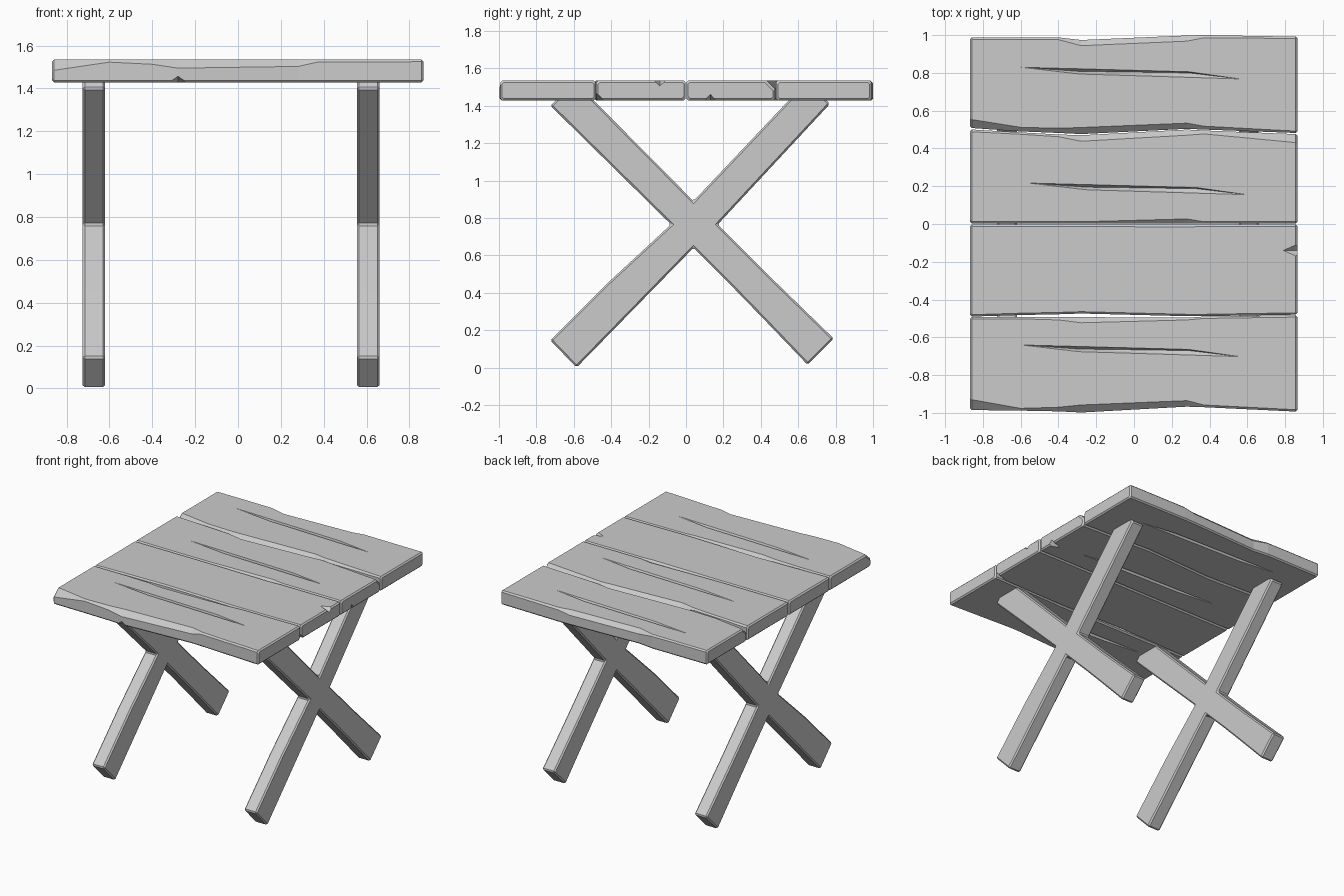
import bpy, bmesh
from mathutils import Vector

if "Cube" in bpy.data.objects:
    bpy.data.objects.remove(bpy.data.objects["Cube"])

TOP, BOT, E = 1.535, 1.428, 0.01
XS = [-.868, -.6, -.4, -.28, .28, .37, .866]


def finish(name, bm):
    bmesh.ops.recalc_face_normals(bm, faces=bm.faces)
    me = bpy.data.meshes.new(name)
    bm.to_mesh(me)
    bm.free()
    ob = bpy.data.objects.new(name, me)
    bpy.context.collection.objects.link(ob)
    return ob


def plank(name, front, front_in, back, back_in):
    """Loft chipped cross-sections along x; *_in is how far the top edge is worn in."""
    bm = bmesh.new()
    rings = []

    def ring(x, i, e):
        f, b = front[i] + e, back[i] - e
        fi, bi = max(front_in[i], E), max(back_in[i], E)
        t, d = TOP - e, BOT + e
        pts = [(f + E, d), (f, d + E), (f, t - min(fi, .05)), (f + fi, t),
               (b - bi, t), (b, t - min(bi, .05)), (b, d + E), (b - E, d)]
        rings.append([bm.verts.new((x, y, z)) for y, z in pts])

    ring(XS[0], 0, E)
    for i, x in enumerate(XS):
        ring(x + (E if i == 0 else -E if i == 6 else 0), i, 0)
    ring(XS[6], 6, E)
    for a, b in zip(rings, rings[1:]):
        for j in range(8):
            k = (j + 1) % 8
            bm.faces.new((a[j], a[k], b[k], b[j]))
    bm.faces.new(rings[0])
    bm.faces.new(rings[-1])
    return finish(name, bm)


def cut(ob, pts):
    """Subtract the convex hull of a few points."""
    bm = bmesh.new()
    for p in pts:
        bm.verts.new(p)
    bmesh.ops.convex_hull(bm, input=bm.verts)
    c = finish("chip_cutter", bm)
    c.hide_render = True
    c.hide_set(True)
    m = ob.modifiers.new("cut", 'BOOLEAN')
    m.object = c
    m.operation = 'DIFFERENCE'
    m.solver = 'EXACT'


def crack(ob, y, x=0):
    """Long shallow split in both faces of a plank."""
    for z, s in ((TOP, 1), (BOT, -1)):
        rim = [(-.6, .03), (-.29, .015), (-.29, -.006), (.29, .006), (.29, -.02), (.56, -.032)]
        pts = [(x + u, y + v, z + h * s) for u, v in rim for h in (0, .01)]
        pts += [(x - .29, y + .008, z - .025 * s), (x + .29, y, z - .025 * s)]
        cut(ob, pts)


def notch(ob, corner, along, side, vert):
    """Three-sided chip on a plank edge."""
    c, a, s, v = map(Vector, (corner, along, side, vert))
    o = -(s + v) * .15
    cut(ob, [c + a + o, c - a + o, c + s + o * .2 - v * .1, c + v + o * .2 - s * .1, c + o * 3])


# tabletop planks, front to back
p1 = plank("front_plank",
           [-.985, -.988, -.992, -.998, -.967, -.97, -.993], [.055, .012, .022, .04, .032, .012, .01],
           [-.492, -.492, -.493, -.493, -.496, -.49, -.483], [.01, .01, .015, .03, .012, .01, .01])
p2 = plank("front_middle_plank",
           [-.49, -.482, -.478, -.474, -.488, -.488, -.48], [.01] * 7,
           [-.002] * 7, [.01, .01, .01, .01, .015, .01, .01])
p3 = plank("back_middle_plank",
           [.002] * 7, [.012, .01, .01, .01, .025, .01, .01],
           [.5, .485, .474, .47, .5, .495, .476], [.012, .01, .012, .032, .03, .018, .045])
p4 = plank("back_plank",
           [.508, .49, .482, .476, .504, .5, .482], [.045, .022, .025, .035, .03, .018, .01],
           [.988, .988, .988, .974, .998, 1.0, .992], [.01, .01, .012, .03, .03, .014, .01])

# splits in the wood
crack(p4, .8)
crack(p3, .187, .04)
crack(p1, -.67)

# chips on the plank edges
R = XS[6]
notch(p2, (R, -.14, TOP), (0, .045, 0), (-.09, 0, 0), (0, 0, -.035))
notch(p3, (R, .13, BOT), (0, .04, 0), (-.09, 0, 0), (0, 0, .04))
notch(p1, (-.28, -.998, BOT), (.06, 0, 0), (0, .06, 0), (0, 0, .035))
notch(p2, (R, -.48, BOT), (.15, 0, 0), (0, .05, 0), (0, 0, .05))

# crossed leg frames
X = [(-.585, .0), (.04, .64), (.24, .44), (.41, .265), (.65, .015), (.79, .155),
     (.455, .48), (.17, .765), (.77, 1.41), (.735, 1.445), (.565, 1.445),
     (.04, .89), (-.51, 1.445), (-.68, 1.445), (-.725, 1.4), (-.08, .765),
     (-.41, .46), (-.725, .145)]
for name, x0, x1 in (("left_crossed_legs", -.725, -.62), ("right_crossed_legs", .555, .66)):
    bm = bmesh.new()
    face = bm.faces.new([bm.verts.new((x0, y, z)) for y, z in X])
    ext = bmesh.ops.extrude_face_region(bm, geom=[face])
    bmesh.ops.translate(bm, vec=(x1 - x0, 0, 0),
                        verts=[g for g in ext["geom"] if isinstance(g, bmesh.types.BMVert)])
    if not face.is_valid or len(bm.faces) == len(X) + 1:
        bmesh.ops.holes_fill(bm, edges=bm.edges)
    ob = finish(name, bm)
    m = ob.modifiers.new("worn_edges", 'BEVEL')
    m.width = .01
    m.segments = 1
    m.limit_method = 'ANGLE'
    m.angle_limit = .6
